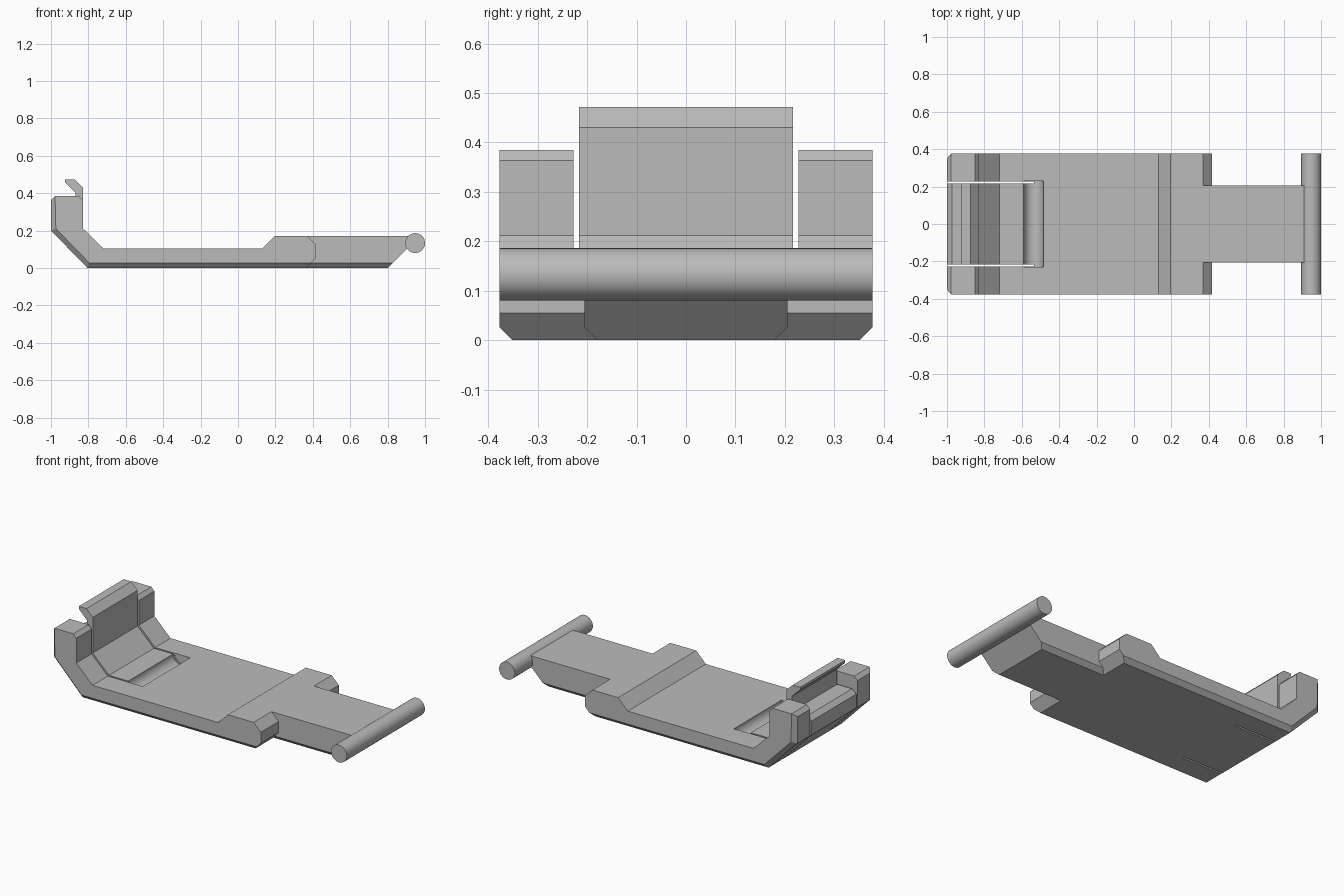
import bpy, bmesh, math

cube = bpy.data.objects.get("Cube")
if cube:
    bpy.data.objects.remove(cube, do_unlink=True)

grey = bpy.data.materials.new("plain grey")
grey.use_nodes = True
grey.diffuse_color = (0.5, 0.5, 0.5, 1)
grey.node_tree.nodes["Principled BSDF"].inputs["Base Color"].default_value = (0.5, 0.5, 0.5, 1)

CHAMFER = 0.026


def extrude(name, outline, half, chamfer_edge=None):
    """Extrude an x-z outline across y; chamfer the side edges picked by a rule."""
    bm = bmesh.new()
    face = bm.faces.new([bm.verts.new((x, -half, z)) for x, z in outline])
    new = bmesh.ops.extrude_face_region(bm, geom=[face])["geom"]
    for v in new:
        if isinstance(v, bmesh.types.BMVert):
            v.co.y = half
    bmesh.ops.recalc_face_normals(bm, faces=bm.faces)
    if chamfer_edge:
        picked = [e for e in bm.edges
                  if abs(e.verts[0].co.y - e.verts[1].co.y) < 1e-5
                  and chamfer_edge(*[v.co for v in e.verts])]
        bmesh.ops.bevel(bm, geom=picked, offset=CHAMFER, offset_type='OFFSET',
                        segments=1, profile=0.5, affect='EDGES')
    mesh = bpy.data.meshes.new(name)
    bm.to_mesh(mesh)
    bm.free()
    obj = bpy.data.objects.new(name, mesh)
    bpy.context.collection.objects.link(obj)
    obj.data.materials.append(grey)
    return obj


def rod(name, x, z, radius, length):
    bpy.ops.mesh.primitive_cylinder_add(vertices=64, radius=radius, depth=length,
                                        location=(x, 0, z), rotation=(math.pi / 2, 0, 0))
    obj = bpy.context.object
    obj.name = name
    obj.data.materials.append(grey)
    return obj


def select(obj):
    bpy.ops.object.select_all(action='DESELECT')
    obj.select_set(True)
    bpy.context.view_layer.objects.active = obj


def cut(obj, cutter):
    mod = obj.modifiers.new("cut", 'BOOLEAN')
    mod.operation = 'DIFFERENCE'
    mod.solver = 'EXACT'
    mod.object = cutter
    select(obj)
    bpy.ops.object.modifier_apply(modifier=mod.name)


def outer_edge(a, b):
    """Bottom, sloped toe and upright end edges."""
    flat = a.z < 0.01 and b.z < 0.01
    toe = max(a.x, b.x) < -0.8 and max(a.z, b.z) < 0.37 and min(a.x, b.x) < -0.99
    return flat or toe


# Body: floor plate, upturned end posts, raised step and side shoulders
body = extrude("body", [
    (-1, 0.2), (-0.805, 0), (0.365, 0), (0.418, 0.055), (0.418, 0.122), (0.37, 0.17),
    (0.195, 0.17), (0.13, 0.105), (-0.72, 0.105), (-0.83, 0.212), (-0.83, 0.363),
    (-0.85, 0.385), (-0.978, 0.385), (-1, 0.363)], 0.377, outer_edge)

# Spring clip between the posts, with its hooked upper lip
clip = extrude("spring_clip", [
    (-1, 0.2), (-0.805, 0), (-0.535, 0), (-0.535, 0.105), (-0.72, 0.105),
    (-0.83, 0.212), (-0.83, 0.43), (-0.873, 0.472), (-0.925, 0.472), (-0.925, 0.457),
    (-0.87, 0.402), (-0.87, 0.31), (-0.972, 0.31), (-1, 0.285)], 0.217)

# Tongue reaching out to the hinge rod
extrude("tongue", [(0.365, 0), (0.8, 0), (0.93, 0.13), (0.93, 0.17), (0.365, 0.17)],
        0.205, lambda a, b: a.z < 0.01 and b.z < 0.01)

# Clearance around the clip, and the rounded groove that receives a rod
clearance = extrude("clearance_cutter", [(-1.2, -0.2), (-0.535, -0.2), (-0.535, 0.6), (-1.2, 0.6)], 0.228)
groove = rod("groove_cutter", -0.537, 0.105, 0.053, 0.46)
cut(body, clearance)
cut(body, groove)
cut(clip, groove)
for helper in (clearance, groove):
    bpy.data.objects.remove(helper, do_unlink=True)

# Hinge rod
hinge = rod("hinge_rod", 0.947, 0.133, 0.053, 0.754)

for obj in (body, clip, hinge):
    select(obj)
    bpy.ops.object.shade_smooth_by_angle(angle=math.radians(20))
